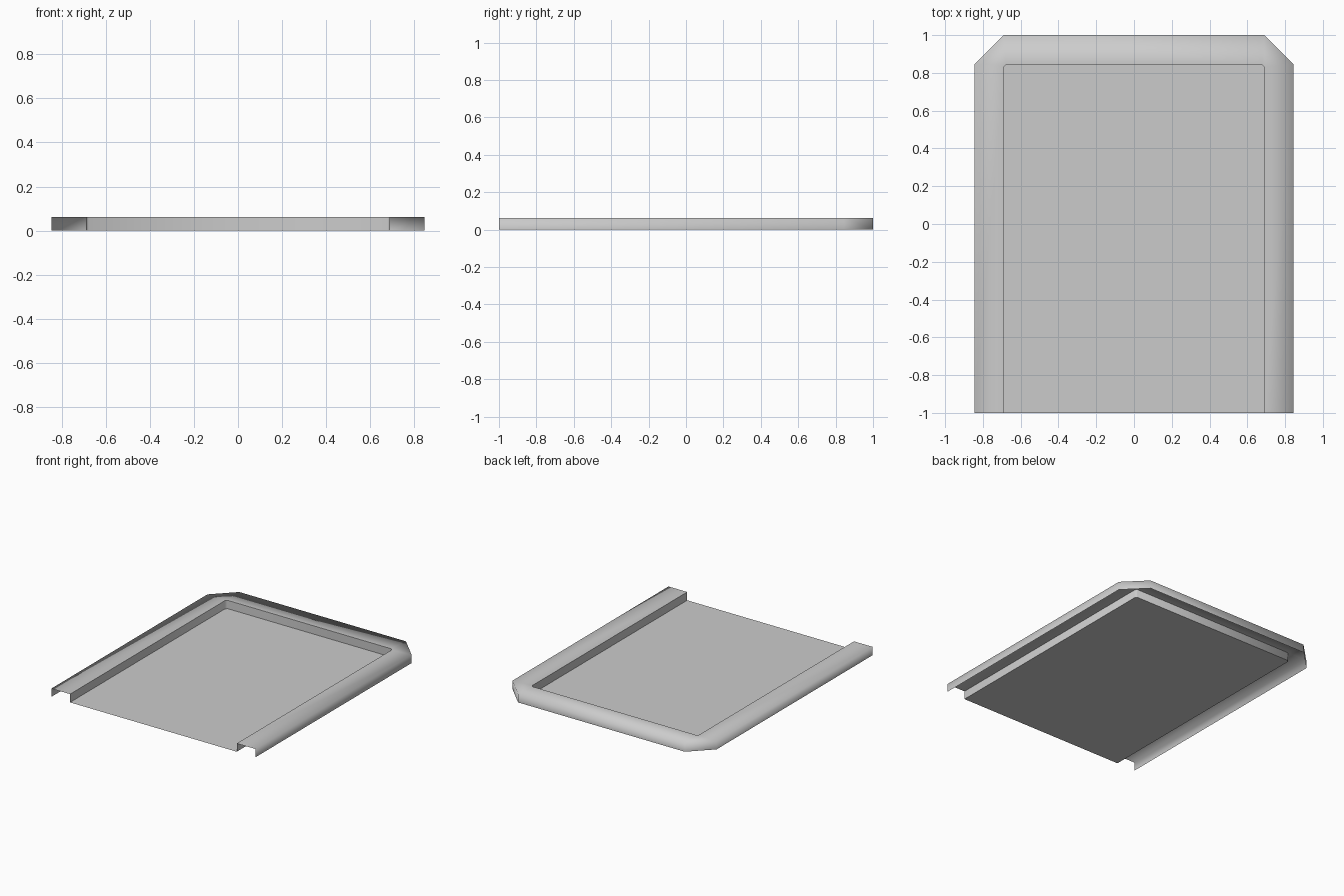
import bpy, bmesh

if "Cube" in bpy.data.objects:
    bpy.data.objects.remove(bpy.data.objects["Cube"])

H = 0.062                 # rim height
OUT, INN = 0.845, 0.69    # outer / inner half widths
CUT = 0.013               # tiny inner corner cut


def path(half, back, cut):
    """Open U path: left front, round the back, right front."""
    left = [(-half, -1.0), (-half, back - cut), (-half + cut, back)]
    return left + [(-x, y) for x, y in reversed(left)]


outer = path(OUT, 1.0, OUT - INN)
inner = path(INN, OUT, CUT)

bm = bmesh.new()

# Rim: outer skirt, flat top and inner wall lofted through four rows
rows = [[bm.verts.new((x, y, z)) for x, y in pts]
        for pts, z in ((outer, 0), (outer, H), (inner, H), (inner, 0))]
for lo, hi in zip(rows, rows[1:]):
    for i in range(len(lo) - 1):
        f = bm.faces.new((lo[i], hi[i], hi[i + 1], lo[i + 1]))
        f.smooth = True

# Sunken floor panel, open at the front
bm.faces.new(list(reversed(rows[3])))

# Crisp creases along both edges of the inner wall
for row in rows[2:]:
    for a, b in zip(row, row[1:]):
        bm.edges.get((a, b)).smooth = False

mesh = bpy.data.meshes.new("tray_panel")
bm.to_mesh(mesh)
bm.free()
tray = bpy.data.objects.new("tray_panel", mesh)
bpy.context.collection.objects.link(tray)
